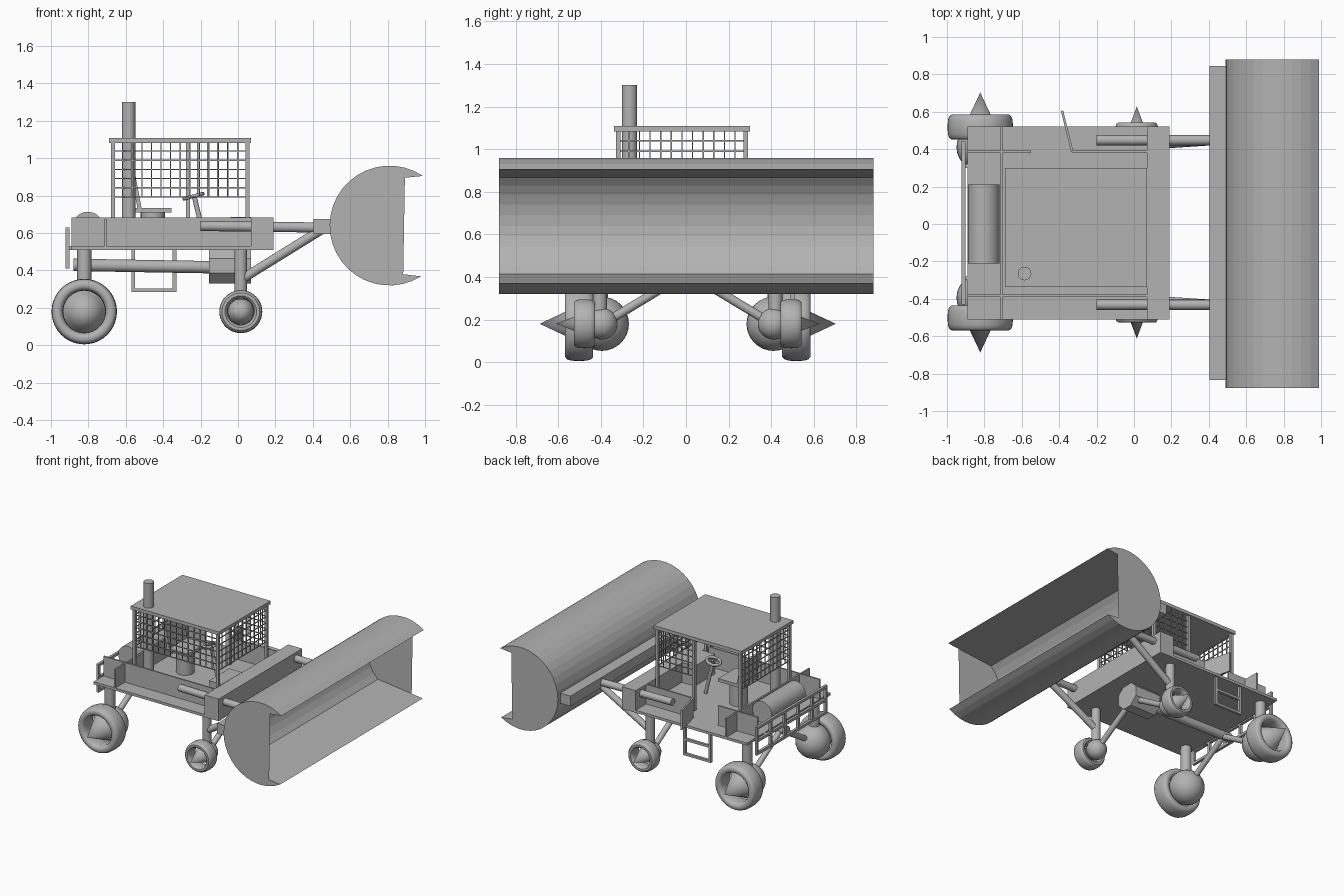
import bpy, bmesh, math
from mathutils import Vector, Matrix

if "Cube" in bpy.data.objects:
    bpy.data.objects.remove(bpy.data.objects["Cube"])

grey = bpy.data.materials.new("plain_grey")
grey.diffuse_color = (0.45, 0.45, 0.45, 1)
grey.use_nodes = True
grey.node_tree.nodes["Principled BSDF"].inputs["Base Color"].default_value = grey.diffuse_color


def finish(name, bm, smooth=False):
    bmesh.ops.recalc_face_normals(bm, faces=bm.faces)
    me = bpy.data.meshes.new(name)
    bm.to_mesh(me)
    bm.free()
    me.materials.append(grey)
    ob = bpy.data.objects.new(name, me)
    bpy.context.collection.objects.link(ob)
    if smooth:
        bpy.ops.object.select_all(action='DESELECT')
        ob.select_set(True)
        bpy.context.view_layer.objects.active = ob
        bpy.ops.object.shade_smooth_by_angle(angle=math.radians(40))
    return ob


def add_box(bm, x0, x1, y0, y1, z0, z1):
    m = Matrix.Translation(((x0 + x1) / 2, (y0 + y1) / 2, (z0 + z1) / 2)) @ \
        Matrix.Diagonal((x1 - x0, y1 - y0, z1 - z0, 1))
    bmesh.ops.create_cube(bm, size=1, matrix=m)


def box(name, *dims):
    bm = bmesh.new()
    add_box(bm, *dims)
    return finish(name, bm)


def rod(name, a, b, r, r2=None, n=24, spin=0.0):
    a, b = Vector(a), Vector(b)
    d = b - a
    m = Matrix.Translation((a + b) / 2) @ d.to_track_quat('Z', 'Y').to_matrix().to_4x4() @ Matrix.Rotation(spin, 4, 'Z')
    bm = bmesh.new()
    bmesh.ops.create_cone(bm, cap_ends=True, segments=n, radius1=r,
                          radius2=r if r2 is None else r2, depth=d.length, matrix=m)
    return finish(name, bm, n > 8)


def plank(name, a, b, w, t):
    """Flat bar from a to b: w wide along y, t thick."""
    a, b = Vector(a), Vector(b)
    d = b - a
    y = Vector((0, 1, 0))
    n = d.normalized().cross(y)
    bm = bmesh.new()
    m = Matrix((d, y * w, n * t)).transposed().to_4x4()
    m.translation = (a + b) / 2
    bmesh.ops.create_cube(bm, size=1, matrix=m)
    return finish(name, bm)


def tyre(name, c, r_out, r_in, w, n=40):
    """Rounded ring about the y axis."""
    mid, h, k = (r_out + r_in) / 2, (r_out - r_in) / 2, 14
    bm = bmesh.new()
    rings = []
    for i in range(n):
        a = 2 * math.pi * i / n
        ring = []
        for j in range(k):
            t = 2 * math.pi * j / k
            ct, st = math.cos(t), math.sin(t)
            r = mid + h * math.copysign(abs(ct) ** 0.7, ct)
            y = w / 2 * math.copysign(abs(st) ** 0.7, st)
            ring.append(bm.verts.new((c[0] + r * math.cos(a), c[1] + y, c[2] + r * math.sin(a))))
        rings.append(ring)
    for i in range(n):
        p, q = rings[i], rings[(i + 1) % n]
        for j in range(k):
            bm.faces.new((p[j], p[(j + 1) % k], q[(j + 1) % k], q[j]))
    return finish(name, bm, True)


def ball(name, c, r):
    bm = bmesh.new()
    bmesh.ops.create_uvsphere(bm, u_segments=28, v_segments=16, radius=r, matrix=Matrix.Translation(c))
    return finish(name, bm, True)


# wheels, legs and braces: x, tyre radius, hole, width, tyre y, ball radius, cone base y, cone r, tip y, leg r
Y0 = 0.008
wheels = {"rear": (-0.822, 0.175, 0.112, 0.135, 0.51, 0.127, 0.465, 0.108, 0.695, 0.038),
          "front": (0.015, 0.115, 0.07, 0.10, 0.485, 0.074, 0.44, 0.068, 0.62, 0.033)}
for pos, (x, ro, ri, w, ty, br, cy, cr, tip, lr) in wheels.items():
    for s in (1, -1):
        tyre(pos + "_tyre", (x, s * ty + Y0, 0.18), ro, ri, w)
        ball(pos + "_wheel_motor", (x, s * 0.403 + Y0, 0.18), br)
        rod(pos + "_hub_cone", (x, s * cy + Y0, 0.18), (x, s * tip + Y0, 0.18), cr, 0, n=32)
        rod(pos + "_leg", (x, s * 0.412 + Y0, 0.2), (x, s * 0.412 + Y0, 0.52), lr)
        rod(pos + "_brace", (x, s * 0.38 + Y0, 0.19), (x, Y0, 0.42), 0.021)
rod("drive_shaft", (-0.88, Y0, 0.43), (0.0, Y0, 0.415), 0.033)
rod("gearbox", (-0.155, Y0, 0.425), (0.07, Y0, 0.425), 0.103, n=8, spin=math.pi / 8)

# deck, walls and front box
box("deck_plate", -0.89, 0.19, -0.51, 0.52, 0.51, 0.53)
box("front_box", 0.07, 0.19, -0.51, 0.52, 0.53, 0.683)
box("right_side_wall", -0.89, 0.07, -0.39, -0.378, 0.53, 0.683)
box("left_rear_wall", -0.89, -0.55, 0.38, 0.392, 0.53, 0.683)
box("left_front_wall", -0.33, 0.07, 0.38, 0.392, 0.53, 0.683)
box("cross_wall", -0.715, -0.702, -0.51, 0.52, 0.53, 0.675)
door = box("open_door", -0.006, 0.006, 0, 0.226, 0.53, 0.683)
door.location = (-0.33, 0.386, 0)
door.rotation_euler = (0, 0, math.atan2(0.055, 0.22))

# fuel tank
rod("fuel_tank", (-0.803, -0.21, 0.63), (-0.803, 0.21, 0.63), 0.084, n=28)

# rear railing
bm = bmesh.new()
for z in (0.41, 0.51, 0.61):
    add_box(bm, -0.922, -0.902, -0.43, 0.44, z, z + 0.02)
for i in range(6):
    y = -0.43 + i * 0.17
    add_box(bm, -0.922, -0.902, y, y + 0.02, 0.41, 0.63)
for y in (-0.3, 0.3):
    add_box(bm, -0.91, -0.885, y, y + 0.02, 0.51, 0.53)
finish("rear_railing", bm)

# ladder
bm = bmesh.new()
for x in (-0.57, -0.35):
    add_box(bm, x, x + 0.02, 0.49, 0.51, 0.285, 0.515)
for z in (0.285, 0.40):
    add_box(bm, -0.57, -0.33, 0.49, 0.51, z, z + 0.018)
finish("ladder", bm)

# cab roof and posts
box("cab_roof", -0.69, 0.07, -0.337, 0.30, 1.082, 1.108)
bm = bmesh.new()
for x, y in ((-0.668, -0.318), (0.05, -0.318), (-0.668, 0.28), (0.05, 0.28), (-0.268, 0.28)):
    add_box(bm, x - 0.011, x + 0.011, y - 0.011, y + 0.011, 0.53, 1.09)
finish("cab_posts", bm)

# wire mesh windows
Z0, Z1, T = 0.79, 1.085, 0.003


def mesh_panel(name, a, b):
    (ax, ay), (bx, by) = a, b
    bm = bmesh.new()
    n = max(1, round(math.hypot(bx - ax, by - ay) / 0.05))
    for i in range(n + 1):
        x, y = ax + (bx - ax) * i / n, ay + (by - ay) * i / n
        add_box(bm, x - T, x + T, y - T, y + T, Z0, Z1)
    for i in range(6):
        z = Z0 + (Z1 - Z0) * i / 6 + T
        add_box(bm, ax - T, bx + T, ay - T, by + T, z - T, z + T)
    finish(name, bm)


mesh_panel("right_mesh", (-0.668, -0.318), (0.05, -0.318))
mesh_panel("front_mesh", (0.05, -0.318), (0.05, 0.28))
mesh_panel("rear_mesh", (-0.668, -0.318), (-0.668, 0.28))
mesh_panel("left_mesh", (-0.268, 0.28), (0.05, 0.28))

# exhaust, seat and steering
rod("exhaust_pipe", (-0.585, -0.265, 0.53), (-0.585, -0.265, 1.30), 0.036)
rod("seat_pedestal", (-0.455, 0, 0.53), (-0.455, 0, 0.715), 0.065)
box("seat", -0.55, -0.355, -0.11, 0.11, 0.71, 0.735)
plank("seat_back", (-0.525, 0, 0.725), (-0.56, 0, 0.91), 0.22, 0.022)
box("console", -0.04, 0.07, -0.30, -0.05, 0.53, 0.685)
rod("steering_column", (-0.235, 0, 0.80), (-0.17, 0, 0.53), 0.013)
wheel = tyre("steering_wheel", (0, 0, 0), 0.06, 0.04, 0.02, 24)
wheel.rotation_euler = (0, 0, 0)
wheel.matrix_world = Matrix.Translation((-0.238, 0, 0.797)) @ \
    Matrix.Rotation(math.radians(-15), 4, 'Y') @ Matrix.Rotation(math.pi / 2, 4, 'X')
rod("steering_spoke", (-0.238, -0.05, 0.797), (-0.238, 0.05, 0.797), 0.007, n=8)

# push arms and cross beam
for s in (1, -1):
    y = s * 0.44 + Y0
    rod("upper_arm", (-0.2, y, 0.638), (0.42, y, 0.63), 0.027)
    rod("lower_arm", (0.03, s * 0.412 + Y0, 0.36), (0.45, y, 0.62), 0.025)
box("cross_beam", 0.405, 0.495, -0.835, 0.845, 0.595, 0.675)

# blade: round back with flat inner lips
cx, cz, R = 0.81, 0.64, 0.32


def arc(r, a0, a1, n):
    return [(cx + r * math.cos(math.radians(a0 + (a1 - a0) * i / n)),
             cz + r * math.sin(math.radians(a0 + (a1 - a0) * i / n))) for i in range(n + 1)]


outer = arc(R, 56, 302, 26)
inner = arc(R - 0.005, 226, 134, 10)
profile = outer + inner
bm = bmesh.new()
sides = [[bm.verts.new((x, y, z)) for x, z in profile] for y in (-0.878, 0.88)]
n = len(profile)
for i in range(n):
    j = (i + 1) % n
    bm.faces.new((sides[0][i], sides[0][j], sides[1][j], sides[1][i]))
caps = [bm.faces.new(v) for v in sides]
bmesh.ops.triangulate(bm, faces=caps)
finish("blade", bm)
